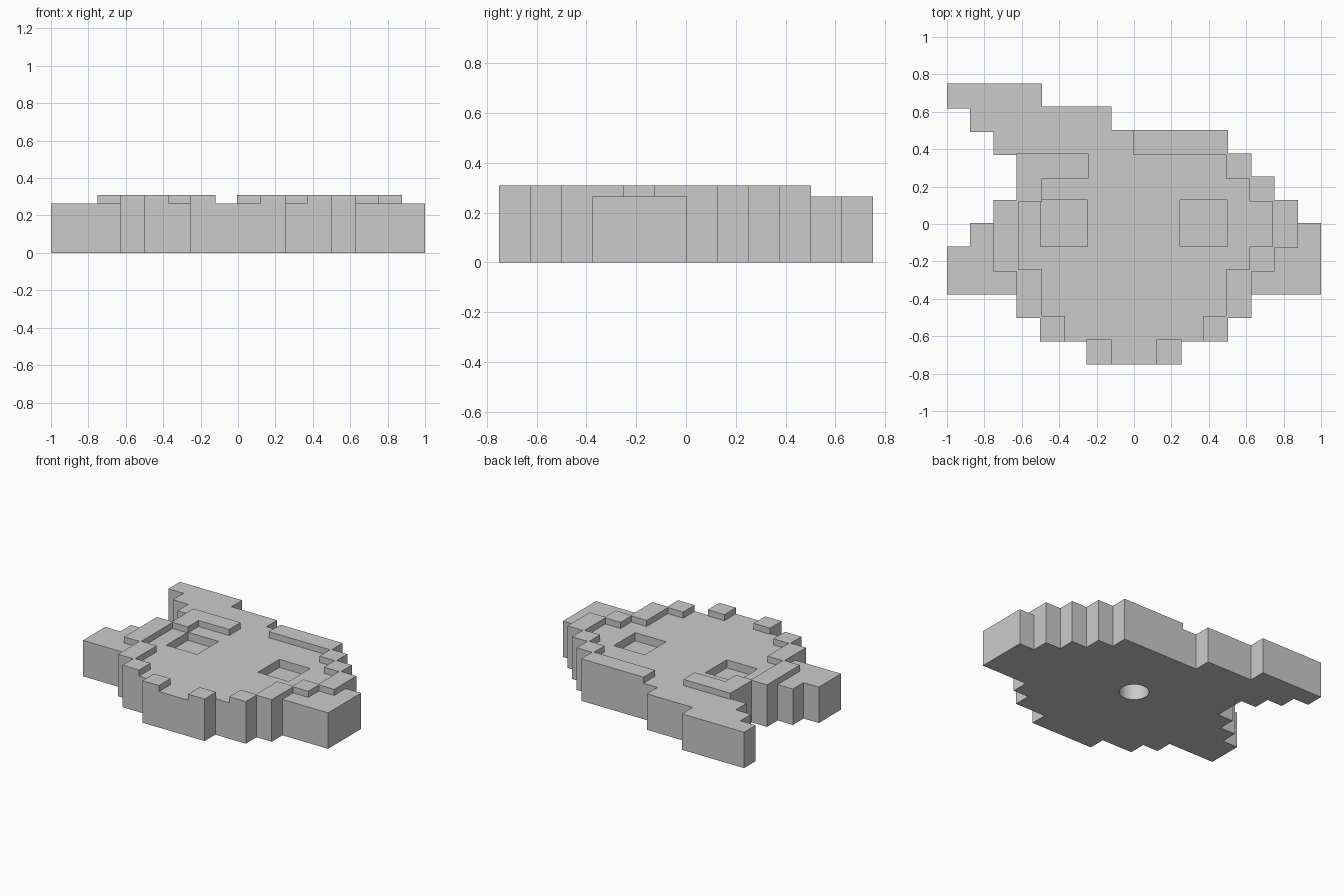
import bpy
import bmesh
from mathutils import Matrix

default = bpy.data.objects.get("Cube")
if default:
    bpy.data.objects.remove(default, do_unlink=True)

# Pixel layout, back row first: b = body, R = body with raised rim
ROWS = [
    "bbbb............",
    ".bbbbbb.........",
    "..bbbbbbRRRR....",
    "...RRRbbbbbbR...",
    "...RbbbbbbbbbR..",
    "..RbbbbbbbbbbbR.",
    ".bRbbbbbbbbbbbRb",
    "bbRbbbbbbbbbbRbb",
    "bbbRbbbbbbbbRbbb",
    "...RbbbbbbbbR...",
    "....RbbbbbbR....",
    "......RbbR......",
]
PITCH, SIZE = 0.1244, 0.1344   # neighbouring pixels overlap slightly
BODY_TOP, RIM_TOP = 0.265, 0.31

grey = bpy.data.materials.new("plain_grey")
grey.use_nodes = True
colour = (0.6, 0.6, 0.6, 1)
grey.diffuse_color = colour
grey.node_tree.nodes["Principled BSDF"].inputs["Base Color"].default_value = colour


def add_object(name, bm):
    mesh = bpy.data.meshes.new(name)
    bm.to_mesh(mesh)
    bm.free()
    mesh.materials.append(grey)
    obj = bpy.data.objects.new(name, mesh)
    bpy.context.collection.objects.link(obj)
    return obj


def axis_spans(count):
    """Split an axis at every pixel start and end; list the pixels on each span."""
    start = -((count - 1) * PITCH + SIZE) / 2
    cuts = sorted([start + i * PITCH for i in range(count)]
                  + [start + i * PITCH + SIZE for i in range(count)])
    spans = []
    for a, b in zip(cuts, cuts[1:]):
        mid = (a + b) / 2 - start
        spans.append((a, b, [i for i in range(count)
                             if i * PITCH < mid < i * PITCH + SIZE]))
    return spans


def pixel_slab(name, letters, bottom, top):
    """Extrude the joined outline of all pixels whose letter is wanted."""
    bm = bmesh.new()
    for y0, y1, js in axis_spans(len(ROWS)):
        for x0, x1, cols in axis_spans(len(ROWS[0])):
            if any(ROWS[-1 - j][i] in letters for j in js for i in cols):
                corners = ((x0, y0), (x1, y0), (x1, y1), (x0, y1))
                bm.faces.new([bm.verts.new((x, y, bottom)) for x, y in corners])
    bmesh.ops.remove_doubles(bm, verts=bm.verts[:], dist=0.0001)
    grown = bmesh.ops.extrude_face_region(bm, geom=bm.faces[:], use_keep_orig=True)
    moved = [g for g in grown["geom"] if isinstance(g, bmesh.types.BMVert)]
    bmesh.ops.translate(bm, verts=moved, vec=(0, 0, top - bottom))
    bmesh.ops.recalc_face_normals(bm, faces=bm.faces[:])
    bmesh.ops.dissolve_limit(bm, angle_limit=0.01, verts=bm.verts[:], edges=bm.edges[:])
    return add_object(name, bm)


def cut(target, cutter):
    cutter.hide_render = True
    mod = target.modifiers.new("cut", "BOOLEAN")
    mod.operation = "DIFFERENCE"
    mod.solver = "EXACT"
    mod.object = cutter
    bpy.context.view_layer.objects.active = target
    bpy.ops.object.modifier_apply(modifier=mod.name)
    bpy.data.objects.remove(cutter, do_unlink=True)


body = pixel_slab("body", "bR", 0, BODY_TOP)
raised_rim = pixel_slab("raised_rim", "R", BODY_TOP, RIM_TOP)

# Square eye recesses in the top
for x in (-0.374, 0.373):
    bm = bmesh.new()
    bmesh.ops.create_cube(bm, size=1, matrix=Matrix.Translation((x, 0.004, BODY_TOP))
                          @ Matrix.Diagonal((0.252, 0.25, 0.12, 1)))
    cut(body, add_object("eye_cutter", bm))

# Round blind hole in the underside
bm = bmesh.new()
bmesh.ops.create_cone(bm, cap_ends=True, segments=48, radius1=0.1, radius2=0.1,
                      depth=0.3, matrix=Matrix.Translation((0, 0, 0)))
cut(body, add_object("hole_cutter", bm))

# Smooth only the round hole wall
bpy.ops.object.select_all(action="DESELECT")
body.select_set(True)
bpy.context.view_layer.objects.active = body
bpy.ops.object.shade_smooth_by_angle(angle=0.5)
